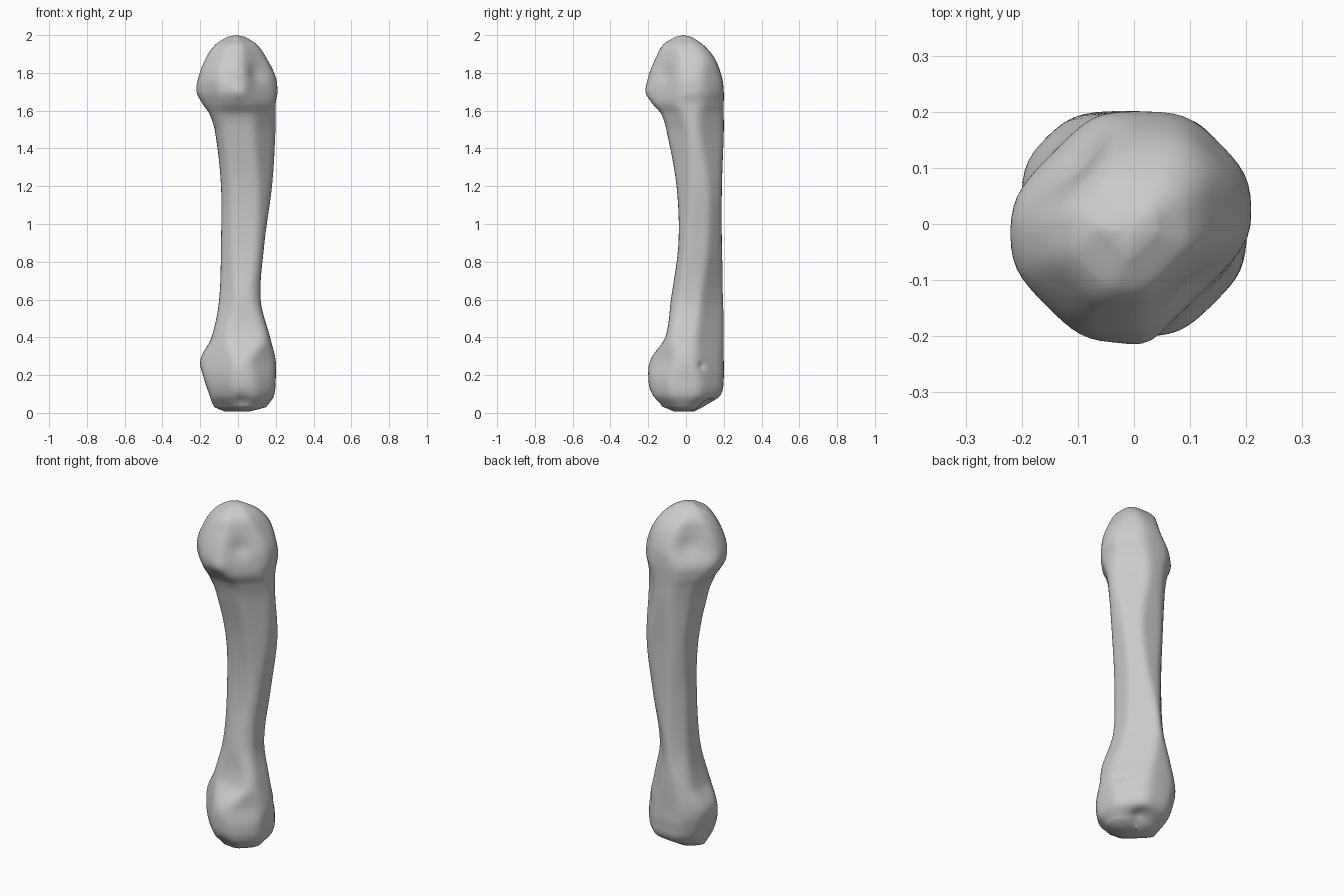
import bpy
import bmesh
import math
from mathutils import Vector

old = bpy.data.objects.get("Cube")
if old:
    bpy.data.objects.remove(old, do_unlink=True)

SEGMENTS = 72
STEPS = 9
SHARPNESS = 14

# Cross-sections in hundredths: height, then reach towards
# E, NE, N, NW, W, SW, S, SE of the upright axis
HEAD = [
    (199, 4, 4, 3, 4, 6, 5, 6, 4),
    (195, 10, 11, 9, 10, 12, 12, 12, 10),
    (188, 15, 17, 15, 13, 17, 17, 16, 13),
    (178, 20, 20, 19, 16, 21, 21, 20, 16),
    (170, 21, 21, 20, 19, 22, 21, 21, 17),
    (164, 20, 20, 20, 19, 19, 19, 18, 17),
]
SHAFT = [
    (158, 20, 19, 20, 18, 15, 16, 13, 15),
    (148, 20, 19, 20, 17, 12, 12, 10, 13),
    (120, 18, 21, 19, 16, 9, 6, 5, 11),
    (90, 14, 18, 19, 15, 9, 5, 4, 10),
    (60, 12, 14, 20, 16, 10, 7, 8, 11),
    (40, 17, 16, 20, 20, 14, 12, 11, 17),
]
BASE = [
    (28, 20, 18, 20, 22, 20, 15, 19, 18),
    (18, 20, 19, 20, 21, 18, 16, 20, 20),
    (9, 19, 18, 18, 18, 15, 14, 18, 19),
    (3, 15, 12, 9, 11, 13, 9, 13, 14),
]

# Sculpt strokes: place, radius, push along the normal
STROKES = [
    ((.11, -.13, 1.80), .06, -.018),   # hollow on the front side of the head
    ((-.11, .12, 1.82), .06, -.014),   # hollow on the back side of the head
    ((.02, -.21, 1.70), .04, .008),    # front condyle
    ((.06, .11, .04), .05, -.025),     # joint notch at the back
    ((.02, -.17, .05), .05, -.015),    # joint notch at the front
    ((.18, .09, .25), .018, -.02),     # small nutrient hole
]

DIRECTIONS = [Vector((math.cos(i * math.pi / 4), math.sin(i * math.pi / 4)))
              for i in range(8)]


def tangent(rows, i):
    """Slope of every reach against height at one section."""
    a, b = rows[max(i - 1, 0)], rows[min(i + 1, len(rows) - 1)]
    return [(q - p) / (b[0] - a[0]) for p, q in zip(a, b)]


def blend(rows, i, t):
    """Hermite blend between section i and the next."""
    a, b = rows[i], rows[i + 1]
    span = b[0] - a[0]
    ease = t * t * (3 - 2 * t)
    start, end = t * (1 - t) ** 2 * span, t * t * (t - 1) * span
    return [p + (q - p) * ease + m * start + n * end
            for p, q, m, n in zip(a, b, tangent(rows, i), tangent(rows, i + 1))]


def outline(section):
    """Rounded eight-sided outline that touches every reach."""
    z, *reach = [v / 100 for v in section]
    centre = Vector((reach[0] - reach[4], reach[2] - reach[6])) / 2
    local = [max(r - centre.dot(d), .01) for r, d in zip(reach, DIRECTIONS)]
    points = []
    for s in range(SEGMENTS):
        angle = math.tau * s / SEGMENTS
        ray = Vector((math.cos(angle), math.sin(angle)))
        total = sum((max(ray.dot(d), 0) / h) ** SHARPNESS
                    for d, h in zip(DIRECTIONS, local))
        p = centre + ray * total ** (-1 / SHARPNESS)
        points.append((p.x, p.y, z))
    return points


# Loft the bone through all sections
rows = HEAD + SHAFT + BASE
sections = [blend(rows, i, k / STEPS) for i in range(len(rows) - 1) for k in range(STEPS)]
sections.append(rows[-1])

bm = bmesh.new()
rings = [[bm.verts.new(p) for p in outline(s)] for s in sections]
for upper, lower in zip(rings, rings[1:]):
    for j in range(SEGMENTS):
        k = (j + 1) % SEGMENTS
        bm.faces.new((upper[j], lower[j], lower[k], upper[k]))

# Close the rounded top and the joint surface underneath
top = bm.verts.new((-.01, -.015, 2))
inner = [bm.verts.new((v.co.x * .5 - .01, v.co.y * .5, .008)) for v in rings[-1]]
bottom = bm.verts.new((-.01, -.01, .01))
for j in range(SEGMENTS):
    k = (j + 1) % SEGMENTS
    bm.faces.new((top, rings[0][j], rings[0][k]))
    bm.faces.new((rings[-1][j], inner[j], inner[k], rings[-1][k]))
    bm.faces.new((inner[j], bottom, inner[k]))
bmesh.ops.recalc_face_normals(bm, faces=bm.faces)

# Press the hollows and raise the condyle
bm.normal_update()
for place, radius, push in STROKES:
    moves = [(v, v.normal * push * math.exp(-((v.co - Vector(place)).length / radius) ** 2))
             for v in bm.verts]
    for v, move in moves:
        v.co += move
for v in bm.verts:
    v.co.z = min(max(v.co.z, 0), 2)

mesh = bpy.data.meshes.new("bone")
bm.to_mesh(mesh)
bm.free()
bone = bpy.data.objects.new("bone", mesh)
bpy.context.collection.objects.link(bone)

# Plain grey surface
grey = bpy.data.materials.new("light_grey")
grey.use_nodes = True
colour = (.6, .6, .6, 1)
grey.diffuse_color = colour
grey.node_tree.nodes["Principled BSDF"].inputs["Base Color"].default_value = colour
mesh.materials.append(grey)

bpy.context.view_layer.objects.active = bone
bone.select_set(True)
bpy.ops.object.shade_smooth_by_angle(angle=math.radians(40))
